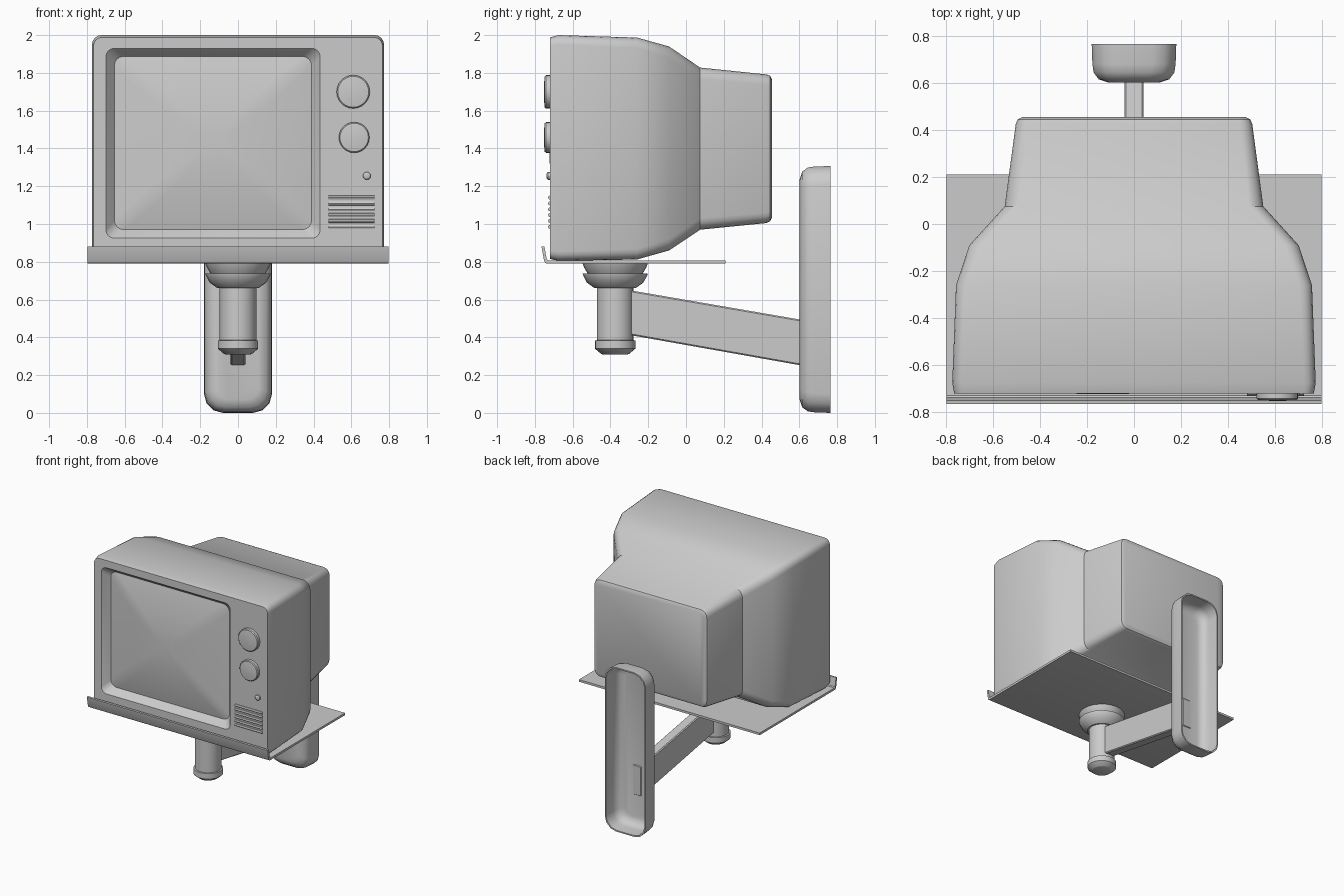
import bpy, bmesh, math
from mathutils import Matrix

if "Cube" in bpy.data.objects:
    bpy.data.objects.remove(bpy.data.objects["Cube"])

def finish(bm, name, smooth=30):
    bmesh.ops.recalc_face_normals(bm, faces=bm.faces)
    me = bpy.data.meshes.new(name)
    bm.to_mesh(me)
    bm.free()
    ob = bpy.data.objects.new(name, me)
    bpy.context.collection.objects.link(ob)
    if smooth:
        bpy.ops.object.select_all(action='DESELECT')
        ob.select_set(True)
        bpy.context.view_layer.objects.active = ob
        bpy.ops.object.shade_smooth_by_angle(angle=math.radians(smooth))
    return ob

def rounded_rect(y, x0, x1, z0, z1, r, seg):
    pts = []
    corners = [(x1 - r, z1 - r), (x0 + r, z1 - r), (x0 + r, z0 + r), (x1 - r, z0 + r)]
    for q, (cx, cz) in enumerate(corners):
        for i in range(seg + 1):
            a = math.pi / 2 * (q + i / seg)
            pts.append((cx + r * math.cos(a), y, cz + r * math.sin(a)))
    return pts

def loft(name, sections, seg=4, caps=(True, True), smooth=30):
    bm = bmesh.new()
    rings = [[bm.verts.new(p) for p in rounded_rect(*s, seg)] for s in sections]
    for a, b in zip(rings, rings[1:]):
        for i in range(len(a)):
            j = (i + 1) % len(a)
            bm.faces.new((a[i], a[j], b[j], b[i]))
    for use, ring in zip(caps, (rings[0], rings[-1])):
        if use:
            bm.faces.new(ring)
    return finish(bm, name, smooth)

def extrude_x(name, profile, x0, x1, bevel=0):
    bm = bmesh.new()
    a = [bm.verts.new((x0, y, z)) for y, z in profile]
    b = [bm.verts.new((x1, y, z)) for y, z in profile]
    bm.faces.new(a)
    bm.faces.new(b)
    for i in range(len(a)):
        j = (i + 1) % len(a)
        bm.faces.new((a[i], a[j], b[j], b[i]))
    if bevel:
        bmesh.ops.bevel(bm, geom=bm.edges[:], offset=bevel, segments=1, affect='EDGES')
    return finish(bm, name)

def lathe(name, profile, matrix, n=24, smooth=30):
    bm = bmesh.new()
    rings = [[bm.verts.new((r * math.cos(2 * math.pi * i / n), r * math.sin(2 * math.pi * i / n), z))
              for i in range(n)] for r, z in profile]
    for a, b in zip(rings, rings[1:]):
        for i in range(n):
            j = (i + 1) % n
            bm.faces.new((a[i], a[j], b[j], b[i]))
    bm.faces.new(rings[0])
    bm.faces.new(rings[-1])
    bm.transform(matrix)
    return finish(bm, name, smooth)

# Television case: rear housing, flared body, front face and sloped screen recess
loft("television_case", [
    (0.455, -0.475, 0.475, 1.035, 1.765, 0.04),
    (0.445, -0.495, 0.495, 1.015, 1.785, 0.05),
    (0.425, -0.503, 0.503, 1.005, 1.792, 0.055),
    (0.075, -0.55, 0.55, 0.97, 1.828, 0.06),
    (-0.09, -0.70, 0.70, 0.86, 1.94, 0.06),
    (-0.26, -0.757, 0.757, 0.812, 1.987, 0.055),
    (-0.675, -0.773, 0.773, 0.805, 2.0, 0.05),
    (-0.72, -0.765, 0.765, 0.815, 1.988, 0.045),
    (-0.72, -0.70, 0.435, 0.925, 1.93, 0.045),
    (-0.665, -0.655, 0.39, 0.97, 1.888, 0.05),
])

# Bulging picture tube
sx, sz, hx, hz = -0.1325, 1.429, 0.521, 0.458
loft("screen", [(-0.668 - 0.057 * (1 - s * s), sx - hx * s, sx + hx * s,
                 sz - hz * s, sz + hz * s, 0.05 * s + 0.12 * s * (1 - s))
                for s in (1, 0.97, 0.9, 0.8, 0.65, 0.5, 0.33, 0.15)], caps=(False, True))

# Dials and button
facing = Matrix.Rotation(math.pi / 2, 4, 'X')
for name, x, z, r in (("upper_dial", 0.61, 1.70, 0.088), ("lower_dial", 0.615, 1.458, 0.081)):
    lathe(name, [(r, -0.01), (r, 0.022), (r * 0.93, 0.028), (r * 0.6, 0.031), (r * 0.1, 0.033)],
          Matrix.Translation((x, -0.72, z)) @ facing)
lathe("button", [(0.021, -0.01), (0.021, 0.01), (0.014, 0.017), (0.004, 0.019)],
      Matrix.Translation((0.682, -0.72, 1.255)) @ facing, 12)

# Speaker slats
for i in range(6):
    z = 0.985 + i * 0.031
    extrude_x("speaker_slat", [(-0.715, z - 0.011), (-0.726, z - 0.009), (-0.731, z),
                               (-0.726, z + 0.009), (-0.715, z + 0.011)], 0.48, 0.722)

# Tray with upturned front lip
extrude_x("tray", [(0.21, 0.79), (-0.735, 0.79), (-0.745, 0.794), (-0.751, 0.804), (-0.765, 0.88),
                   (-0.75, 0.882), (-0.737, 0.813), (-0.73, 0.807), (0.21, 0.807)], -0.797, 0.797)

# Swivel post
post = Matrix.Translation((0, -0.375, 0))
lathe("swivel_plate", [(0.172, 0.79), (0.165, 0.77), (0.15, 0.745), (0.14, 0.73)], post)
lathe("swivel_cup", [(0.172, 0.737), (0.17, 0.728), (0.15, 0.69), (0.108, 0.66)], post)
lathe("post", [(0.097, 0.67), (0.097, 0.37)], post)
lathe("post_cap", [(0.097, 0.385), (0.107, 0.383), (0.107, 0.34), (0.075, 0.313), (0.068, 0.31)], post)

# Support arm
extrude_x("support_arm", [(-0.33, 0.655), (0.617, 0.492), (0.617, 0.25), (-0.33, 0.418)],
          -0.04, 0.04, 0.007)

# Hollow wall bracket, open at the back
def bracket(y, d, r):
    return (y, -0.18 + d, 0.18 - d, d, 1.307 - d, r)
loft("wall_bracket", [
    bracket(0.612, 0.075, 0.06), bracket(0.622, 0.04, 0.08), bracket(0.65, 0.019, 0.09),
    bracket(0.68, 0.014, 0.095), bracket(0.765, 0.01, 0.095),
    bracket(0.765, 0.0, 0.10), bracket(0.68, 0.003, 0.10), bracket(0.645, 0.008, 0.10),
    bracket(0.615, 0.03, 0.085), bracket(0.602, 0.07, 0.06)], seg=3, smooth=40)
